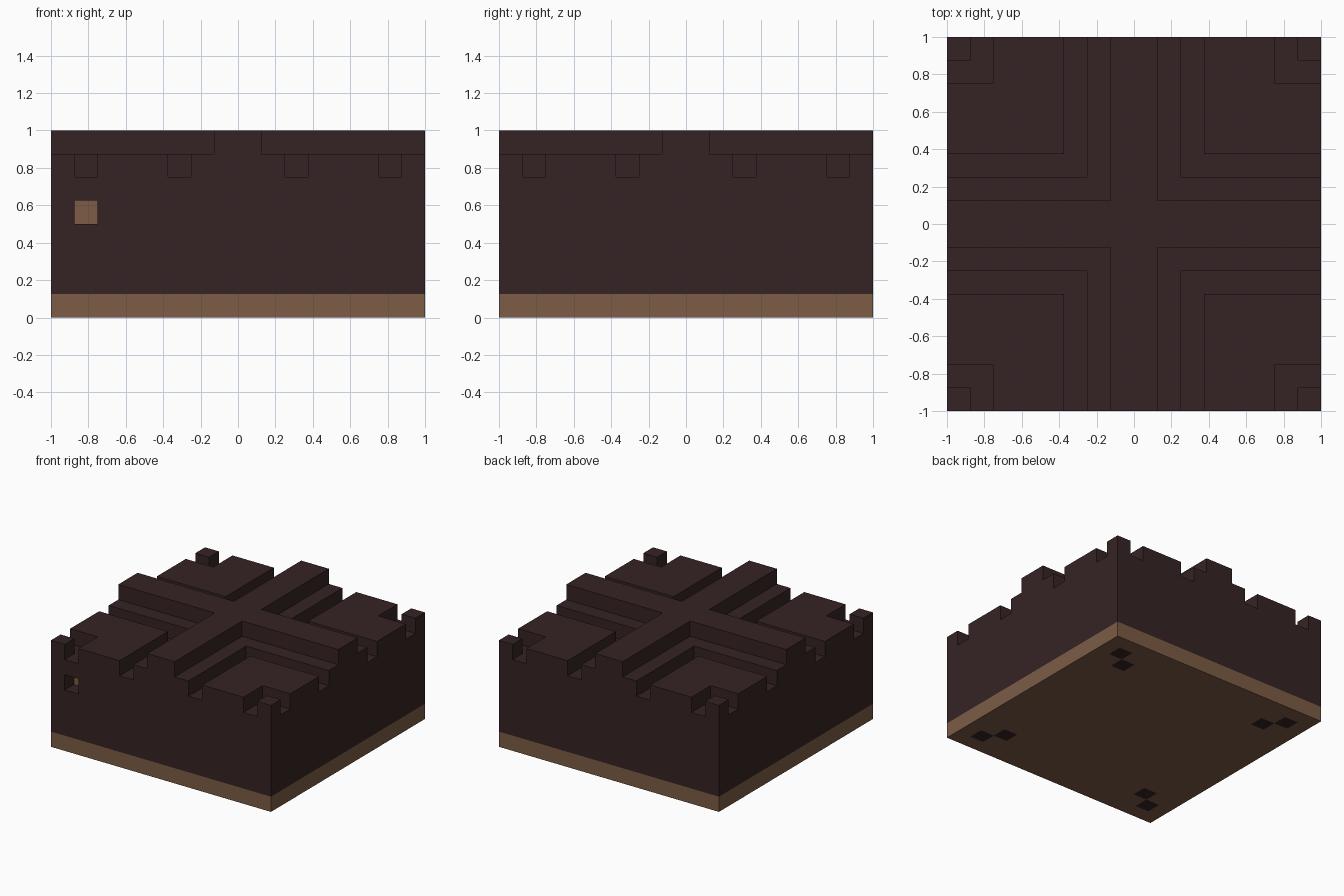
import bpy
import bmesh

old = bpy.data.objects.get("Cube")
if old:
    bpy.data.objects.remove(old, do_unlink=True)

U = 0.125  # one block unit


def make_material(name, rgb):
    mat = bpy.data.materials.new(name)
    mat.use_nodes = True
    color = (*rgb, 1.0)
    mat.diffuse_color = color
    mat.node_tree.nodes["Principled BSDF"].inputs["Base Color"].default_value = color
    return mat


dark = make_material("dark brown", (0.036, 0.0168, 0.0176))
tan = make_material("tan", (0.202, 0.107, 0.0595))


def finish(bm, name, *mats):
    bmesh.ops.recalc_face_normals(bm, faces=bm.faces[:])
    mesh = bpy.data.meshes.new(name)
    bm.to_mesh(mesh)
    bm.free()
    for mat in mats:
        mesh.materials.append(mat)
    obj = bpy.data.objects.new(name, mesh)
    bpy.context.collection.objects.link(obj)
    return obj


def prism(name, outline, z0, z1, mat):
    """Extrude a plan outline, given in block units, from z0 to z1."""
    bm = bmesh.new()
    face = bm.faces.new([bm.verts.new((x * U, y * U, z0 * U)) for x, y in outline])
    ext = bmesh.ops.extrude_face_region(bm, geom=[face])
    for v in ext["geom"]:
        if isinstance(v, bmesh.types.BMVert):
            v.co.z = z1 * U
    return finish(bm, name, mat)


def rect(x0, y0, x1, y1):
    return [(x0, y0), (x1, y0), (x1, y1), (x0, y1)]


def plus(w, r=8):
    quarter = [(r, -w), (r, w), (w, w)]
    points = []
    for _ in range(4):
        points += quarter
        quarter = [(-y, x) for x, y in quarter]
    return points


# Base slab, with pairs of dark squares under each corner
bm = bmesh.new()
bmesh.ops.create_grid(bm, x_segments=16, y_segments=16, size=1)
ext = bmesh.ops.extrude_face_region(bm, geom=bm.faces[:])
for v in ext["geom"]:
    if isinstance(v, bmesh.types.BMVert):
        v.co.z = U
for f in bm.faces:
    c = f.calc_center_median()
    diagonal = abs(abs(c.x) - abs(c.y)) < 0.01
    if c.z < 0.01 and diagonal and 5 * U < abs(c.x) < 7 * U:
        f.material_index = 1
finish(bm, "base_slab", tan, dark)

# Main body with a small square recess in the front
body = prism("main_body", rect(-8, -8, 8, 8), 1, 6, dark)
cutter = prism("recess_cutter", rect(-7, -9, -6, -7), 4, 5, dark)
cutter.hide_render = True
cut = body.modifiers.new("recess", 'BOOLEAN')
cut.operation = 'DIFFERENCE'
cut.object = cutter
bpy.context.view_layer.objects.active = body
bpy.ops.object.modifier_apply(modifier=cut.name)
bpy.data.objects.remove(cutter, do_unlink=True)
prism("recess_back_plate", rect(-7, -7.04, -6, -7), 4, 5, tan)

# Stepped cross on top
prism("lower_cross", plus(2), 6, 7, dark)
prism("upper_cross", plus(1), 7, 8, dark)

# Notched slab and corner post in each quarter
slab = [(3, 3), (8, 3), (8, 6), (6, 6), (6, 8), (3, 8)]
for sx, side in ((1, "left"), (-1, "right")):
    for sy, end in ((-1, "front"), (1, "back")):
        for part, outline in (("slab", slab), ("post", rect(7, 7, 8, 8))):
            prism(f"{end}_{side}_{part}",
                  [(x * sx, y * sy) for x, y in outline], 6, 7, dark)
